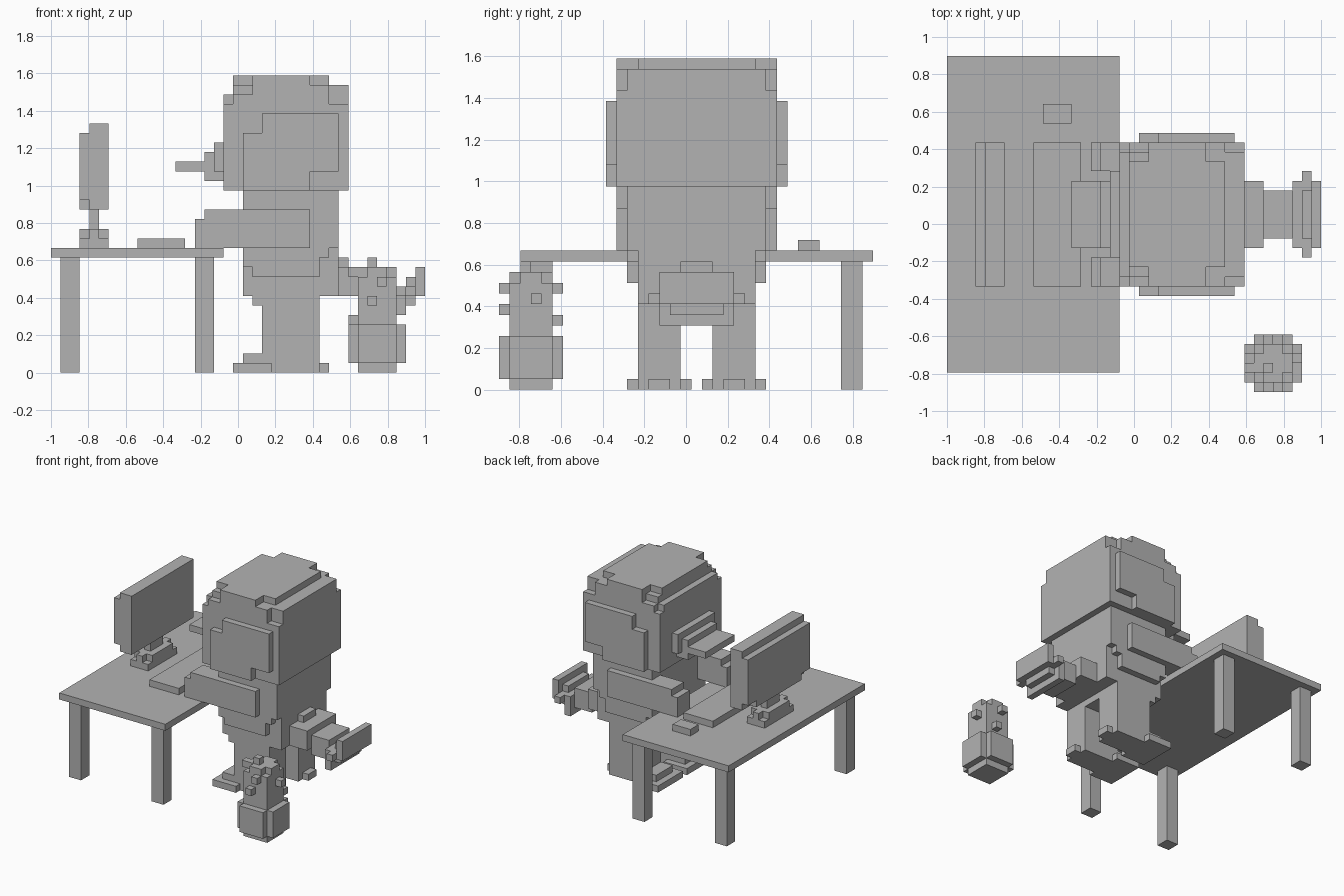
import bpy
import bmesh

cube = bpy.data.objects.get("Cube")
if cube:
    bpy.data.objects.remove(cube, do_unlink=True)

U = 2 / 39            # edge of one block
CX, CY = 19.5, 17.5   # block coordinates of the centre

grey = bpy.data.materials.new("plain_grey")
grey.use_nodes = True
colour = (0.45, 0.45, 0.45, 1)
grey.diffuse_color = colour
grey.node_tree.nodes["Principled BSDF"].inputs["Base Color"].default_value = colour


def part(name, *boxes):
    """One object from block-space boxes (x0, x1, y0, y1, z0, z1)."""
    bm = bmesh.new()
    for x0, x1, y0, y1, z0, z1 in boxes:
        for v in bmesh.ops.create_cube(bm, size=1)["verts"]:
            v.co = (((x1 if v.co.x > 0 else x0) - CX) * U,
                    ((y1 if v.co.y > 0 else y0) - CY) * U,
                    (z1 if v.co.z > 0 else z0) * U)
    mesh = bpy.data.meshes.new(name)
    bm.to_mesh(mesh)
    bm.free()
    mesh.materials.append(grey)
    obj = bpy.data.objects.new(name, mesh)
    bpy.context.collection.objects.link(obj)


def pair(name, *boxes):
    """A part and its mirror image across the figure's middle plane."""
    mid = 37
    part(name + "_near", *boxes)
    part(name + "_far", *[(a, b, mid - d, mid - c, e, f) for a, b, c, d, e, f in boxes])


def nub(x, y, z):
    return (x, x + 1, y, y + 1, z, z + 1)


# Desk
part("desk_top", (0, 18, 2, 35, 12, 13))
pair("desk_back_leg", (1, 3, 3, 5, 0, 12))
pair("desk_front_leg", (15, 17, 3, 5, 0, 12))

# Desk equipment
part("monitor", (4, 6, 11, 26, 17, 26), (3, 4, 11, 26, 18, 25), (3, 4, 13, 24, 17, 18))
part("monitor_stand", (4, 5, 17, 20, 15, 17), (4, 5, 15, 22, 14, 15),
     (3, 6, 16, 21, 14, 15), (3, 6, 15, 22, 13, 14))
part("keyboard", (9, 14, 11, 26, 13, 14))
part("mouse", (10, 13, 28, 30, 13, 14))

# Head with stepped crown
part("head",
     (18, 31, 11, 26, 19, 28),
     (18, 31, 12, 25, 28, 29), (19, 29, 11, 26, 28, 29),
     (19, 31, 12, 25, 29, 30), (21, 29, 11, 26, 29, 30),
     (19, 29, 13, 24, 30, 31), (21, 27, 11, 26, 30, 31))
pair("cheek_panel", (20, 27, 10, 11, 19, 25), (22, 30, 10, 11, 21, 27))
part("bill", (17, 18, 14, 23, 21, 24), (16, 18, 15, 22, 20, 23), (13, 16, 15, 22, 21, 22))

# Torso with stepped hem
part("torso",
     (20, 30, 13, 24, 8, 19), (20, 30, 12, 25, 13, 19),
     (20, 29, 12, 25, 12, 13), (20, 28, 12, 25, 11, 12),
     (21, 28, 12, 25, 10, 11), (21, 28, 13, 24, 7, 8))
pair("arm", (16, 27, 11, 14, 13, 17), (15, 16, 11, 14, 13, 16))
pair("leg", (22, 28, 13, 17, 0, 8))
pair("foot", (19, 23, 12, 18, 0, 1), (19, 28, 13, 17, 0, 1),
     (20, 22, 13, 17, 1, 2), (28, 29, 14, 16, 0, 1))

# Tail, dipping and then rising to a fan
part("tail",
     (30, 31, 17, 20, 11, 12), (30, 33, 15, 22, 8, 11),
     (33, 36, 16, 21, 7, 10), (36, 37, 15, 22, 6, 9),
     (37, 38, 16, 21, 7, 10), (37, 38, 14, 23, 8, 9),
     (38, 39, 15, 22, 8, 11))

# Potted cactus
part("pot", (31, 37, 1, 5, 1, 5), (32, 36, 0, 6, 1, 5), (32, 36, 1, 5, 0, 1))
part("cactus", (32, 36, 2, 4, 5, 11), (33, 35, 1, 5, 5, 11), (32, 36, 1, 5, 5, 10))
part("cactus_spines",
     nub(34, 0, 9), nub(33, 0, 7), nub(33, 5, 9), nub(34, 5, 6),
     nub(36, 3, 8), nub(31, 2, 10), nub(31, 3, 5), nub(33, 2, 11))
